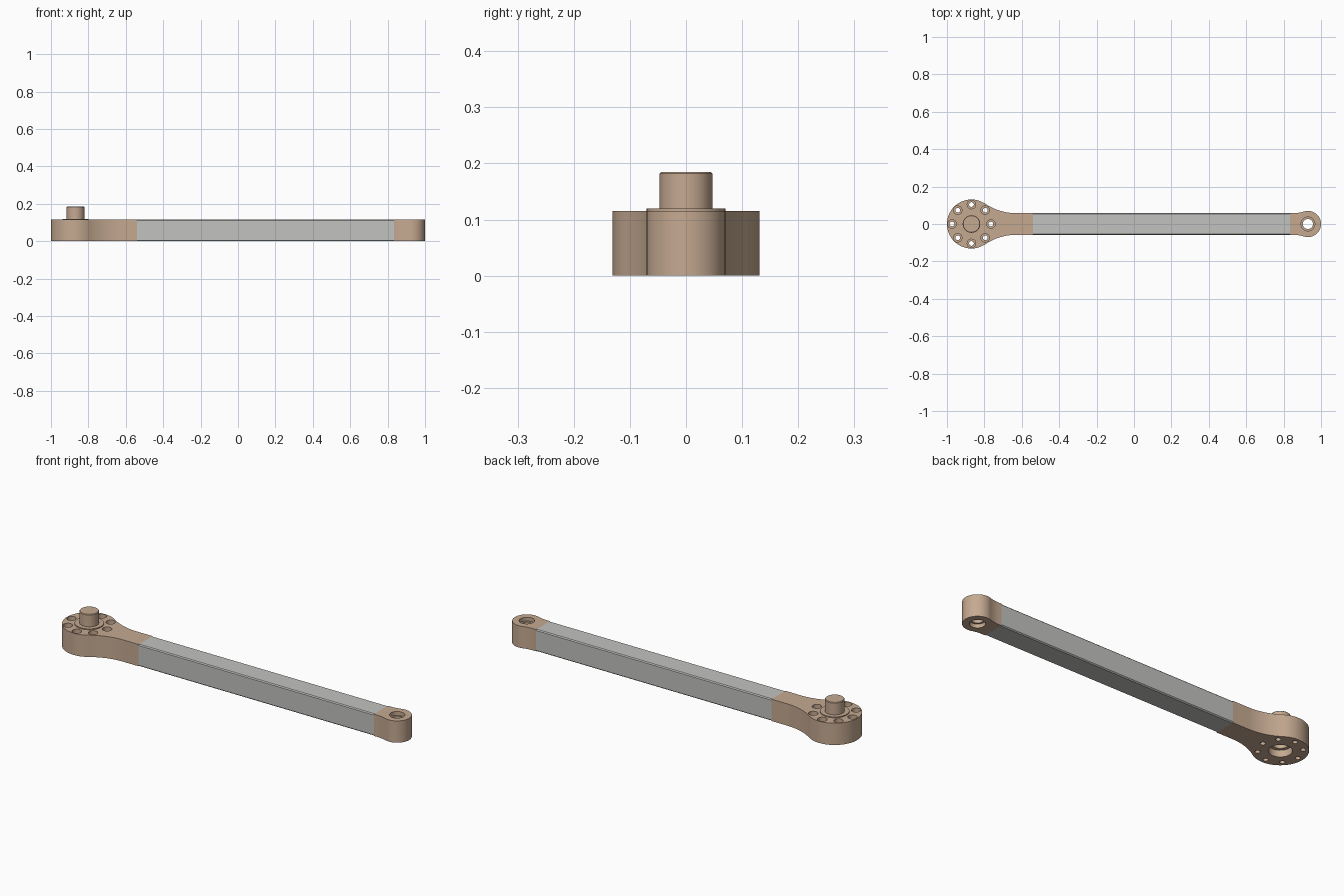
import bpy, bmesh, math

if "Cube" in bpy.data.objects:
    bpy.data.objects.remove(bpy.data.objects["Cube"], do_unlink=True)

H = 0.115                    # thickness of the arm
HALF = 0.058                 # half width of the bar
BIG, BIG_R = -0.869, 0.131   # hub end
SMALL, SMALL_R = 0.93, 0.07  # eye end
JOIN_A, JOIN_B = -0.54, 0.835


def material(name, rgb):
    m = bpy.data.materials.new(name)
    m.use_nodes = True
    m.diffuse_color = (*rgb, 1)
    m.node_tree.nodes["Principled BSDF"].inputs["Base Color"].default_value = (*rgb, 1)
    return m


TAN = material("tan metal", (0.56, 0.40, 0.285))
GREY = material("light grey", (0.54, 0.54, 0.53))


def finish(bm, name, mat):
    bmesh.ops.recalc_face_normals(bm, faces=bm.faces)
    me = bpy.data.meshes.new(name)
    bm.to_mesh(me)
    bm.free()
    me.materials.append(mat)
    ob = bpy.data.objects.new(name, me)
    bpy.context.collection.objects.link(ob)
    return ob


def activate(ob):
    bpy.ops.object.select_all(action='DESELECT')
    ob.select_set(True)
    bpy.context.view_layer.objects.active = ob


def smooth(ob):
    activate(ob)
    bpy.ops.object.shade_smooth_by_angle(angle=math.radians(30))


def extrude(bm, points, vec):
    face = bm.faces.new([bm.verts.new(p) for p in points])
    geo = bmesh.ops.extrude_face_region(bm, geom=[face])["geom"]
    bmesh.ops.translate(bm, vec=vec, verts=[g for g in geo if isinstance(g, bmesh.types.BMVert)])


def lathe(bm, profile, cx, cy=0.0, n=48):
    """Closed solid of revolution from (radius, z) pairs, capped at both ends."""
    rings = [[bm.verts.new((cx + r * math.cos(2 * math.pi * i / n),
                            cy + r * math.sin(2 * math.pi * i / n), z)) for i in range(n)]
             for r, z in profile]
    for a, b in zip(rings, rings[1:]):
        for i in range(n):
            j = (i + 1) % n
            bm.faces.new((a[i], a[j], b[j], b[i]))
    bm.faces.new(rings[0][::-1])
    bm.faces.new(rings[-1])


def end_outline(cx, radius, x_fillet, x_join):
    """Round end blended by concave fillets into the straight bar width."""
    s = 1 if x_join > cx else -1
    d = abs(x_fillet - cx)
    R = (d * d + HALF ** 2 - radius ** 2) / (2 * (radius - HALF))
    touch = math.atan2(HALF + R, d)
    half = [(abs(x_join - cx), HALF)]
    for i in range(17):                       # fillet arc
        a = -math.pi / 2 + (touch - math.pi / 2) * i / 16
        half.append((d + R * math.cos(a), HALF + R + R * math.sin(a)))
    for i in range(1, 33):                    # round end
        a = touch + (math.pi - touch) * i / 32
        half.append((radius * math.cos(a), radius * math.sin(a)))
    full = half + [(x, -y) for x, y in half[-2::-1]]
    return [(cx + s * x, y, 0) for x, y in full]


def end_piece(name, outline, cutters):
    bm = bmesh.new()
    extrude(bm, outline, (0, 0, H))
    ob = finish(bm, name, TAN)
    bm = bmesh.new()
    for profile, cx, cy, n in cutters:
        lathe(bm, profile, cx, cy, n)
    cutter = finish(bm, name + "_cutter", TAN)
    cutter.hide_render = True
    mod = ob.modifiers.new("holes", 'BOOLEAN')
    mod.operation = 'DIFFERENCE'
    mod.solver = 'EXACT'
    mod.object = cutter
    activate(ob)
    bpy.ops.object.modifier_apply(modifier=mod.name)
    bpy.data.objects.remove(cutter, do_unlink=True)
    smooth(ob)


# Hub end: eight counterbored bolt holes and a stepped recess underneath
bolt = [(0.0125, -0.02), (0.0125, 0.08), (0.023, 0.08), (0.023, H + 0.02)]
recess = [(0.055, -0.02), (0.055, 0.035), (0.038, 0.035), (0.038, 0.085)]
cuts = [(recess, BIG, 0, 48)]
for k in range(8):
    a = k * math.pi / 4
    cuts.append((bolt, BIG + 0.104 * math.cos(a), 0.104 * math.sin(a), 24))
end_piece("hub_end", end_outline(BIG, BIG_R, -0.63, JOIN_A), cuts)

# Eye end: through hole, counterbored on both faces
eye = [(0.037, -0.02), (0.037, 0.02), (0.027, 0.02),
       (0.027, H - 0.02), (0.037, H - 0.02), (0.037, H + 0.02)]
end_piece("eye_end", end_outline(SMALL, SMALL_R, 0.852, JOIN_B), [(eye, SMALL, 0, 48)])

# Output shaft on a low round flange
bm = bmesh.new()
lathe(bm, [(0.07, H - 0.005), (0.07, 0.12), (0.047, 0.12), (0.047, 0.182), (0.044, 0.185)], BIG)
smooth(finish(bm, "shaft", TAN))

# Straight bar with narrow chamfers on its long edges
c = 0.005
bm = bmesh.new()
section = [(HALF, c), (HALF, H - c), (HALF - c, H), (c - HALF, H),
           (-HALF, H - c), (-HALF, c), (c - HALF, 0), (HALF - c, 0)]
extrude(bm, [(JOIN_A, y, z) for y, z in section], (JOIN_B - JOIN_A, 0, 0))
finish(bm, "bar", GREY)
